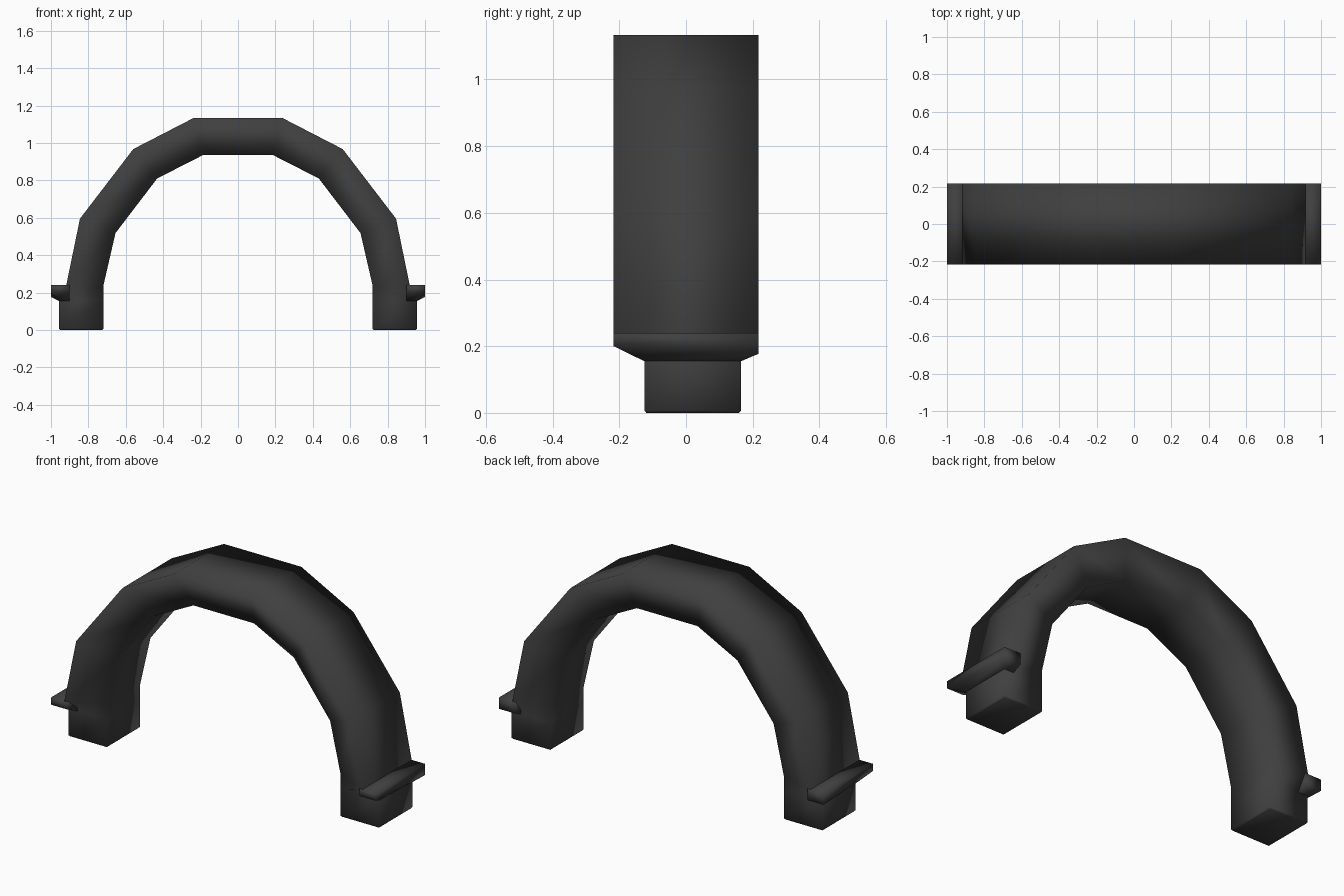
import bpy, bmesh

cube = bpy.data.objects.get("Cube")
if cube:
    bpy.data.objects.remove(cube, do_unlink=True)

charcoal = bpy.data.materials.new("charcoal")
charcoal.use_nodes = True
COLOR = (0.05, 0.05, 0.05, 1)
charcoal.diffuse_color = COLOR
charcoal.node_tree.nodes["Principled BSDF"].inputs["Base Color"].default_value = COLOR

WIDE = (-0.217, 0.217)      # depth of the outer skin
NARROW = (-0.125, 0.165)    # depth of the feet and the inner skin


def loft(name, rings):
    """Skin four-cornered rings into a closed smooth solid."""
    bm = bmesh.new()
    loops = [[bm.verts.new(p) for p in ring] for ring in rings]
    for a, b in zip(loops, loops[1:]):
        for i in range(4):
            j = (i + 1) % 4
            bm.faces.new((a[i], a[j], b[j], b[i]))
    bm.faces.new(loops[0])
    bm.faces.new(loops[-1])
    bmesh.ops.recalc_face_normals(bm, faces=bm.faces)
    for f in bm.faces:
        f.smooth = True
    mesh = bpy.data.meshes.new(name)
    bm.to_mesh(mesh)
    bm.free()
    mesh.materials.append(charcoal)
    obj = bpy.data.objects.new(name, mesh)
    bpy.context.collection.objects.link(obj)
    return obj


def section(outer, inner, outer_y, inset=0):
    (xo, zo), (xi, zi) = outer, inner
    y0, y1 = NARROW
    return [(xo, outer_y[0] + inset, zo), (xo, outer_y[1] - inset, zo),
            (xi, y1 - inset, zi), (xi, y0 + inset, zi)]


def flip(ring):
    return [(-x, y, z) for x, y, z in ring]


# Arch with a tapered section: one half from foot to crown, then its reflection
half = [
    section((0.952, 0), (0.725, 0), NARROW, 0.006),
    section((0.958, 0.007), (0.719, 0.007), NARROW),
    section((0.958, 0.155), (0.719, 0.155), NARROW),
    section((0.918, 0.24), (0.719, 0.24), WIDE),
    section((0.845, 0.595), (0.655, 0.518), WIDE),
    section((0.56, 0.967), (0.432, 0.81), WIDE),
    section((0.238, 1.133), (0.187, 0.935), WIDE),
]
loft("arch", half + [flip(r) for r in reversed(half)])


# Ledges around the outside of the legs, flaring up from the feet
def rectangle(x0, x1, depth, z_front, z_back):
    y0, y1 = depth
    return [(x0, y0, z_front), (x1, y0, z_front), (x1, y1, z_back), (x0, y1, z_back)]


ledge = [
    rectangle(0.9, 0.958, NARROW, 0.155, 0.155),
    rectangle(0.9, 1.0, WIDE, 0.2, 0.177),
    rectangle(0.9, 1.0, WIDE, 0.24, 0.24),
]
loft("left_ledge", ledge)
loft("right_ledge", [flip(r) for r in ledge])
